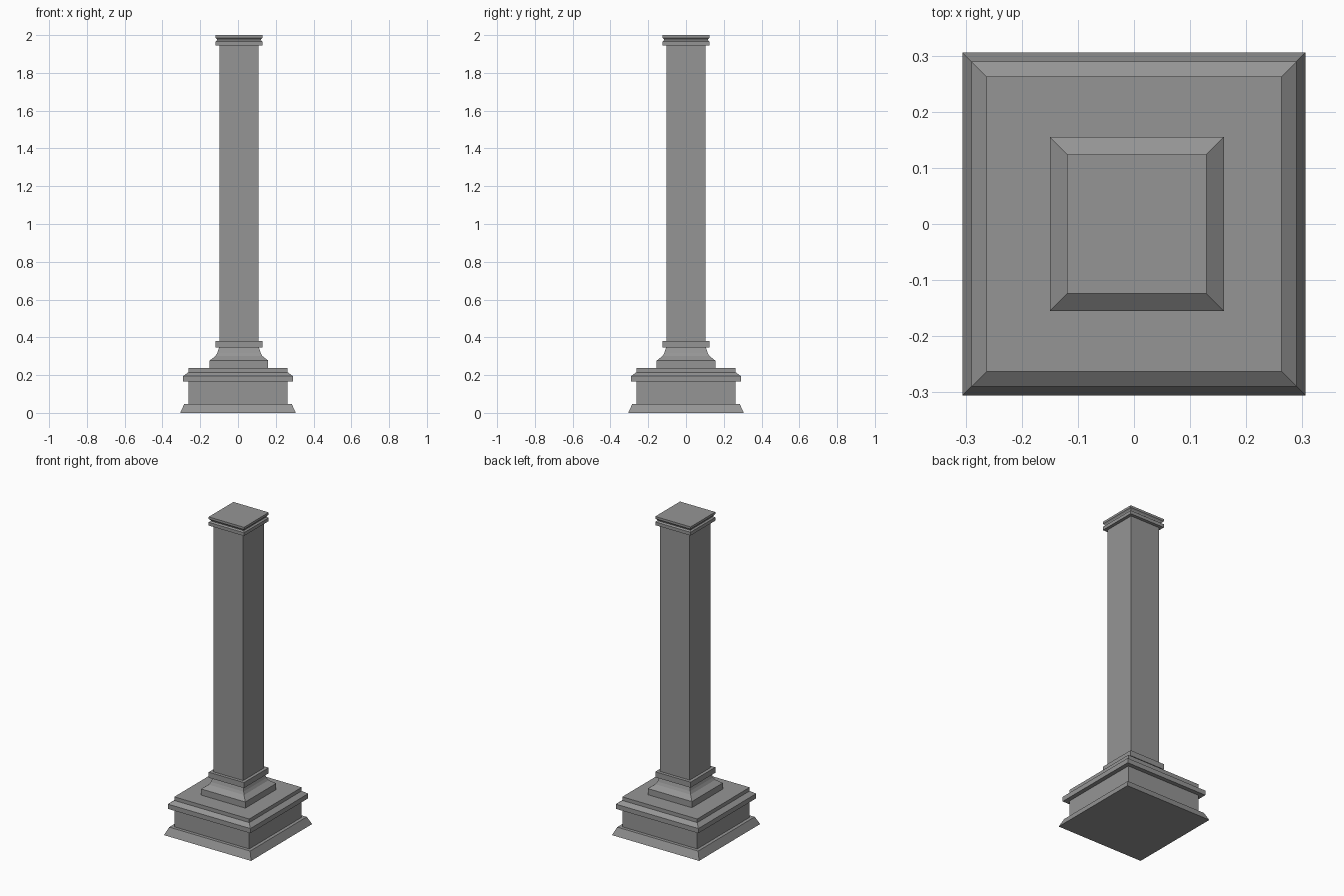
import bpy
import bmesh

cube = bpy.data.objects.get("Cube")
if cube:
    bpy.data.objects.remove(cube, do_unlink=True)

stone = bpy.data.materials.new("grey stone")
stone.use_nodes = True
colour = (0.3, 0.3, 0.3, 1)
stone.diffuse_color = colour
stone.node_tree.nodes["Principled BSDF"].inputs["Base Color"].default_value = colour


def square_part(name, profile, centre=(0, 0)):
    """Loft square rings from (half width, height) pairs and cap both ends."""
    bm = bmesh.new()
    rings = []
    for half, z in profile:
        rings.append([bm.verts.new((sx * half, sy * half, z))
                      for sx, sy in ((-1, -1), (1, -1), (1, 1), (-1, 1))])
    for low, high in zip(rings, rings[1:]):
        for i in range(4):
            j = (i + 1) % 4
            bm.faces.new((low[i], low[j], high[j], high[i]))
    bm.faces.new(rings[0][::-1])
    bm.faces.new(rings[-1])
    mesh = bpy.data.meshes.new(name)
    bm.to_mesh(mesh)
    bm.free()
    mesh.materials.append(stone)
    part = bpy.data.objects.new(name, mesh)
    part.location = (*centre, 0)
    bpy.context.collection.objects.link(part)
    return part


# Plinth: sloped foot, plain die and a projecting moulding
square_part("plinth", [
    (0.306, 0), (0.284, 0.048), (0.263, 0.048), (0.263, 0.165),
    (0.29, 0.165), (0.29, 0.195), (0.263, 0.215), (0.263, 0.238)])

# The column stands very slightly off the plinth's centre
axis = (0.005, 0)

# Column foot: square block, cove and collar
square_part("column_base", [
    (0.155, 0.238), (0.155, 0.277), (0.124, 0.301), (0.115, 0.317),
    (0.106, 0.345), (0.124, 0.345), (0.124, 0.38), (0.104, 0.38)], axis)

# Square shaft
square_part("shaft", [(0.104, 0.38), (0.104, 1.945)], axis)

# Capital: two bands with a groove between
square_part("capital", [
    (0.104, 1.945), (0.124, 1.945), (0.124, 1.966), (0.115, 1.973),
    (0.117, 1.979), (0.124, 1.986), (0.124, 2)], axis)
